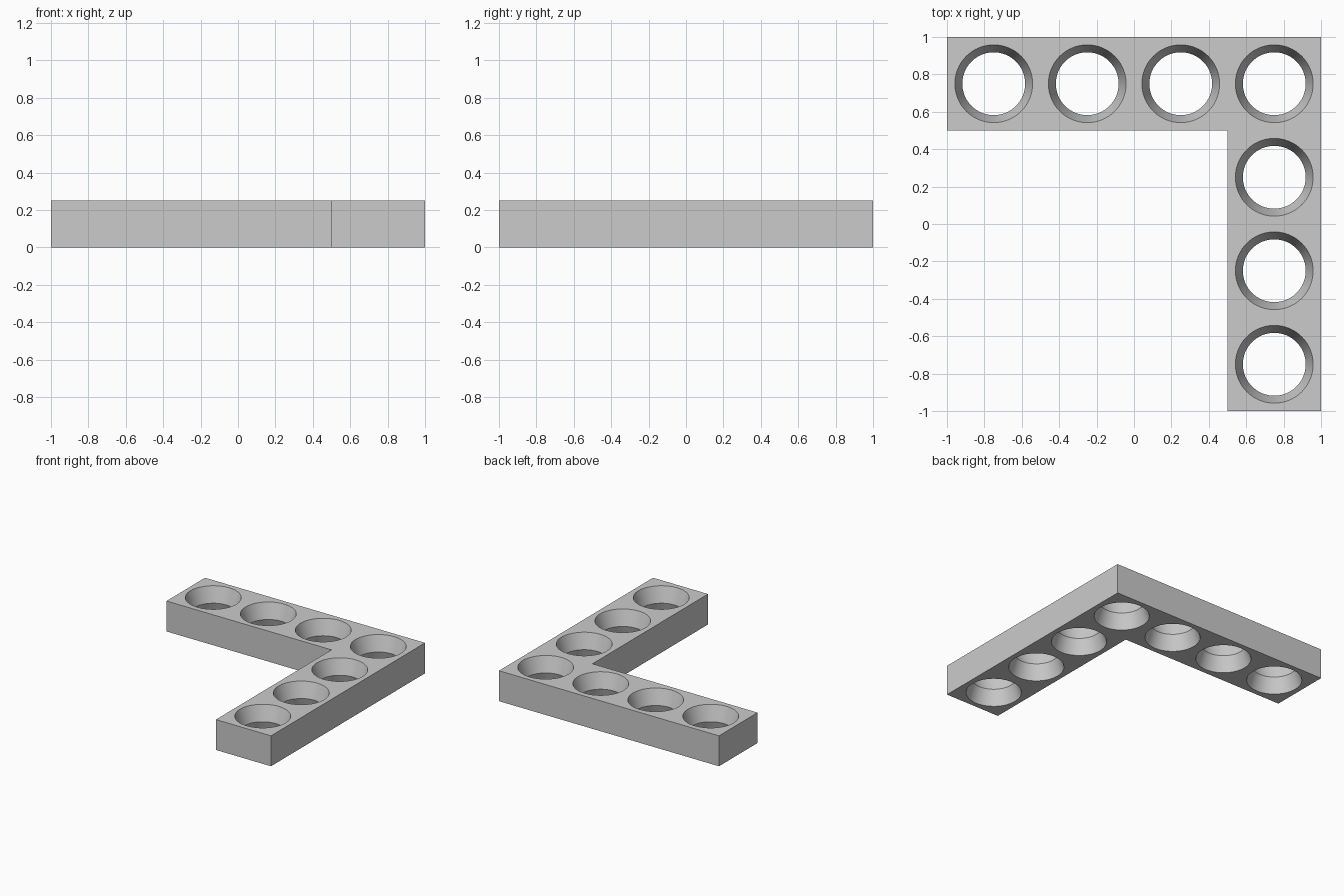
import bpy, bmesh
from math import cos, sin, tau, radians

cube = bpy.data.objects.get("Cube")
if cube:
    bpy.data.objects.remove(cube, do_unlink=True)

CELL, HEIGHT = 0.5, 0.25
RIM, WAIST = 0.208, 0.168
SEGMENTS = 64

grey = bpy.data.materials.new("mid grey")
grey.use_nodes = True
colour = (0.6, 0.6, 0.6, 1)
grey.diffuse_color = colour
grey.node_tree.nodes["Principled BSDF"].inputs["Base Color"].default_value = colour

# Cells of the L-shaped beam: back arm, then left arm
cells = [(i, 3) for i in range(4)] + [(3, j) for j in range(3)]


def loop(bm, cx, cy, z, radius=None):
    """Closed loop of points: a circle, or the cell's square when no radius is given."""
    points = []
    for k in range(SEGMENTS):
        c, s = cos(tau * k / SEGMENTS), sin(tau * k / SEGMENTS)
        r = radius or CELL / 2 / max(abs(c), abs(s))
        points.append(bm.verts.new((cx + r * c, cy + r * s, z)))
    return points


bm = bmesh.new()
for i, j in cells:
    cx, cy = (i - 1.5) * CELL, (j - 1.5) * CELL
    # Section of one cell: outer wall, top, hourglass hole, underside
    section = [loop(bm, cx, cy, 0), loop(bm, cx, cy, HEIGHT),
               loop(bm, cx, cy, HEIGHT, RIM),
               loop(bm, cx, cy, HEIGHT / 2, WAIST),
               loop(bm, cx, cy, 0, RIM)]
    for n, lower in enumerate(section):
        upper = section[(n + 1) % len(section)]
        for k in range(SEGMENTS):
            m = (k + 1) % SEGMENTS
            if n == 0:
                # Leave the wall open where another cell adjoins
                a = tau * (k + 0.5) / SEGMENTS
                c, s = cos(a), sin(a)
                step = ((1 if c > 0 else -1), 0) if abs(c) > abs(s) else (0, (1 if s > 0 else -1))
                if (i + step[0], j + step[1]) in cells:
                    continue
            bm.faces.new((lower[k], lower[m], upper[m], upper[k]))

# Weld the cells into one solid, and merge the flat surfaces
bmesh.ops.remove_doubles(bm, verts=bm.verts, dist=0.0005)
bmesh.ops.recalc_face_normals(bm, faces=bm.faces)

mesh = bpy.data.meshes.new("perforated_corner_beam")
bm.to_mesh(mesh)
bm.free()
mesh.materials.append(grey)
beam = bpy.data.objects.new("perforated_corner_beam", mesh)
bpy.context.collection.objects.link(beam)

# Smooth hole walls with sharp rims and waists
bpy.ops.object.select_all(action="DESELECT")
beam.select_set(True)
bpy.context.view_layer.objects.active = beam
bpy.ops.object.shade_smooth_by_angle(angle=radians(25))
